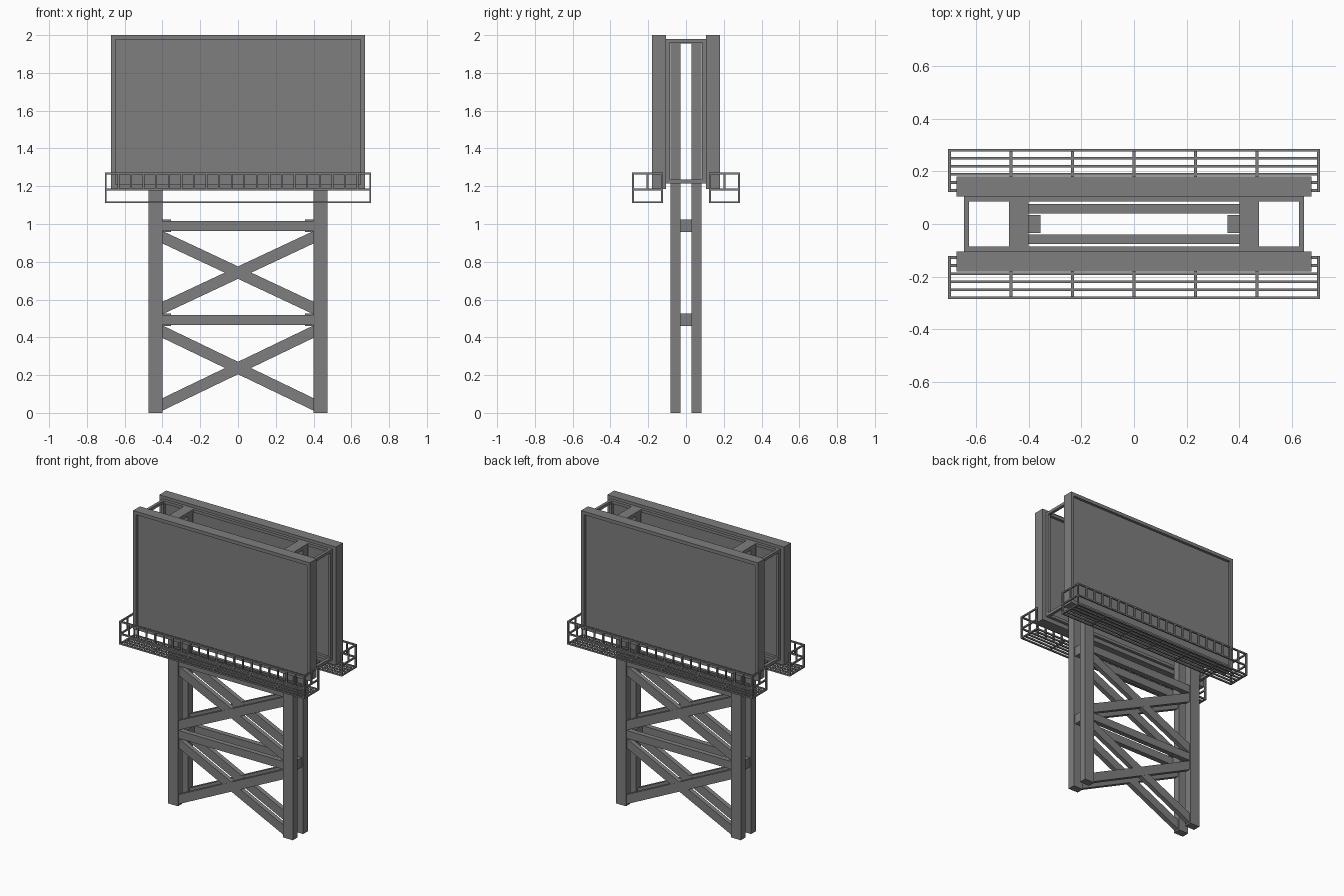
import bpy, bmesh, math
from mathutils import Matrix, Vector

cube = bpy.data.objects.get("Cube")
if cube:
    bpy.data.objects.remove(cube, do_unlink=True)

steel = bpy.data.materials.new("steel grey")
steel.use_nodes = True
GREY = (0.21, 0.21, 0.21, 1)
steel.diffuse_color = GREY
steel.node_tree.nodes["Principled BSDF"].inputs["Base Color"].default_value = GREY


def box(bm, x0, x1, y0, y1, z0, z1):
    """Axis-aligned box between two corners."""
    size = Matrix.Diagonal((x1 - x0, y1 - y0, z1 - z0, 1))
    centre = Matrix.Translation(((x0 + x1) / 2, (y0 + y1) / 2, (z0 + z1) / 2))
    return bmesh.ops.create_cube(bm, size=1, matrix=centre @ size)["verts"]


def brace(bm, z_left, z_right, half, y0, y1, height):
    """Sloping bar with ends cut flush to the uprights."""
    for v in box(bm, -half, half, y0, y1, -height / 2, height / 2):
        v.co.z += z_left if v.co.x < 0 else z_right


def finish(bm, name):
    bmesh.ops.recalc_face_normals(bm, faces=bm.faces)
    mesh = bpy.data.meshes.new(name)
    bm.to_mesh(mesh)
    bm.free()
    mesh.materials.append(steel)
    obj = bpy.data.objects.new(name, mesh)
    bpy.context.collection.objects.link(obj)
    return obj


def front_and_back(obj, back_name):
    """Place a half-turned copy on the back."""
    copy = obj.copy()
    copy.name = back_name
    copy.rotation_euler.z = math.pi
    bpy.context.collection.objects.link(copy)


# Four uprights
IN, OUT = 0.40, 0.475
bm = bmesh.new()
for x in (-OUT, IN):
    for y in (-0.082, 0.03):
        box(bm, x, x + OUT - IN, y, y + 0.052, 0, 1.97)
finish(bm, "uprights")

# Ties joining the front and back uprights
bm = bmesh.new()
for side in (-1, 1):
    xa, xb = sorted((side * 0.355, side * 0.465))
    for z in (0.492, 0.99):
        box(bm, xa, xb, -0.035, 0.035, z - 0.033, z + 0.033)
    xa, xb = sorted((side * IN, side * OUT))
    box(bm, xa, xb, -0.105, 0.105, 1.955, 1.98)
finish(bm, "upright_ties")

# Horizontal beams and crossed braces
bm = bmesh.new()
for z in (0.492, 0.99):
    box(bm, -IN, IN, -0.075, -0.04, z - 0.027, z + 0.027)
for low, high in ((0.045, 0.43), (0.555, 0.93)):
    brace(bm, low, high, IN, -0.074, -0.041, 0.066)
    brace(bm, high, low, IN, -0.073, -0.042, 0.066)
front_and_back(finish(bm, "front_bracing"), "back_bracing")

# Display panel with a raised border around a sunken face
bm = bmesh.new()
box(bm, -0.673, 0.673, -0.18, -0.105, 1.185, 2.0)
bm.faces.ensure_lookup_table()
face = min(bm.faces, key=lambda f: f.calc_center_median().y)
bmesh.ops.inset_region(bm, faces=[face], thickness=0.033)
sunk = bmesh.ops.extrude_discrete_faces(bm, faces=[face])["faces"][0]
bmesh.ops.translate(bm, verts=sunk.verts, vec=Vector((0, 0.018, 0)))
front_and_back(finish(bm, "front_panel"), "back_panel")

# Thin box frame holding the panels apart
BAR, FX, FY, Z0, Z1 = 0.02, 0.645, 0.105, 1.215, 1.98
bm = bmesh.new()
for x in (-FX, FX - BAR):
    for y in (-FY, FY - BAR):
        box(bm, x, x + BAR, y, y + BAR, Z0, Z1)
    for z in (Z0, Z1 - BAR):
        box(bm, x, x + BAR, -FY, FY, z, z + BAR)
for y in (-FY, FY - BAR):
    for z in (Z0, Z1 - BAR):
        box(bm, -FX, FX, y, y + BAR, z, z + BAR)
finish(bm, "panel_frame")

# Service walkway: slatted floor
T, WX, Y_OUT, Y_IN = 0.01, 0.705, -0.285, -0.122
FLOOR, MID, TOP = 1.11, 1.178, 1.262
bm = bmesh.new()
for i in range(6):
    y = Y_OUT + i * (Y_IN - Y_OUT - T) / 5
    box(bm, -WX, WX, y, y + T, FLOOR, FLOOR + T)
for i in range(7):
    x = -WX + i * (2 * WX - T) / 6
    box(bm, x, x + T, Y_OUT, Y_IN, FLOOR, FLOOR + T)
front_and_back(finish(bm, "front_walkway_floor"), "back_walkway_floor")

# Walkway railing: rails, balusters and end gates
bm = bmesh.new()
for z in (MID, TOP):
    box(bm, -WX, WX, Y_OUT, Y_OUT + T, z, z + T)
for i in range(1, 21):
    x = -WX + i * (2 * WX - T) / 21
    box(bm, x, x + T, Y_OUT, Y_OUT + T, MID, TOP + T)
for x in (-WX, WX - T):
    for y in (Y_OUT, Y_IN - T):
        box(bm, x, x + T, y, y + T, FLOOR, TOP + T)
    middle = (Y_OUT + Y_IN) / 2
    box(bm, x, x + T, middle - T / 2, middle + T / 2, MID, TOP)
    for z in (MID, TOP):
        box(bm, x, x + T, Y_OUT, Y_IN, z, z + T)
front_and_back(finish(bm, "front_walkway_railing"), "back_walkway_railing")
